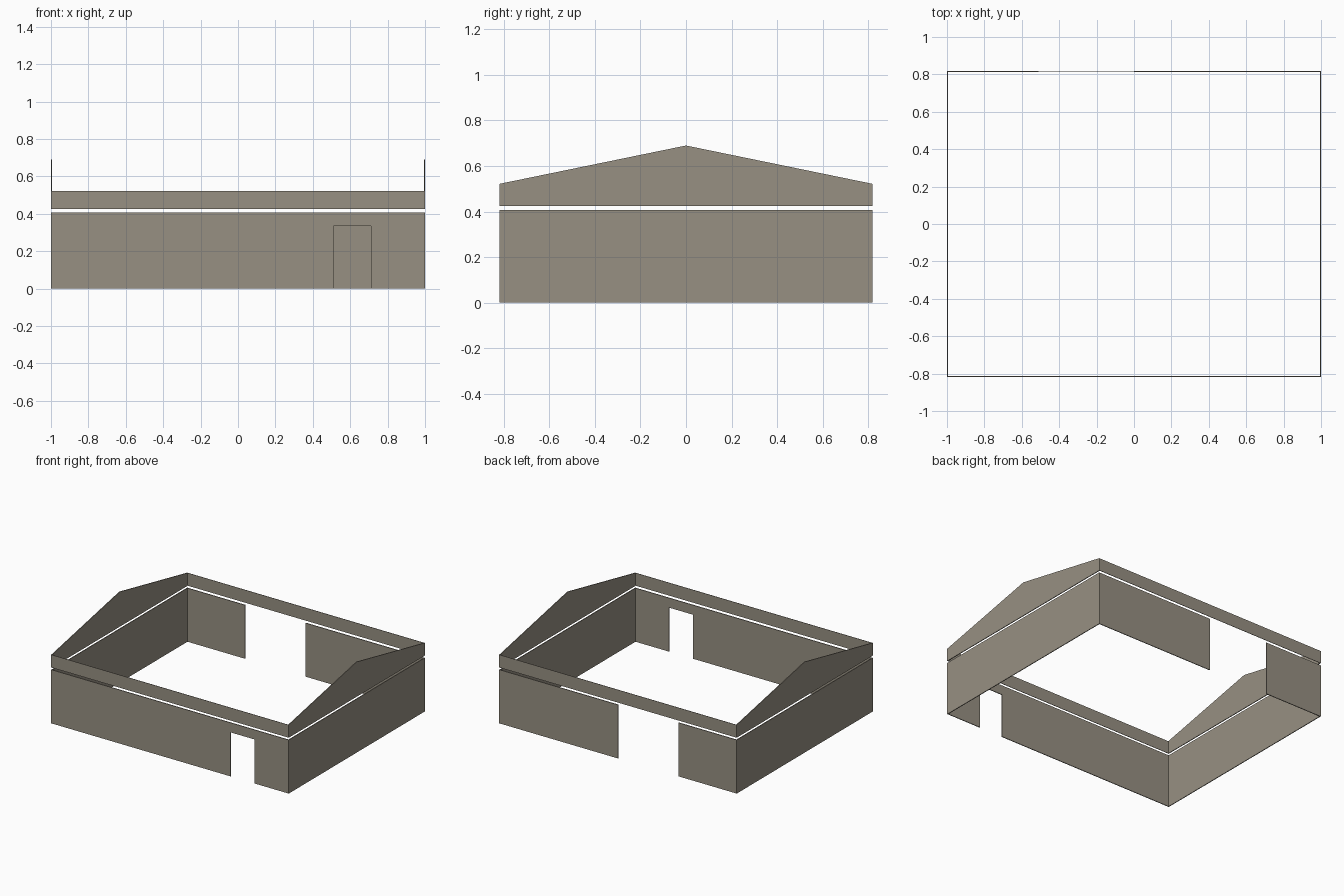
import bpy
import bmesh
from mathutils import Vector

if "Cube" in bpy.data.objects:
    bpy.data.objects.remove(bpy.data.objects["Cube"])

W, D, T = 1.0, 0.818, 0.006          # half width, half depth, panel thickness
LOW_TOP, UP_BOT, EAVE, RIDGE = 0.408, 0.425, 0.522, 0.69

stone = bpy.data.materials.new("warm grey wall")
stone.diffuse_color = (0.31, 0.28, 0.225, 1)
stone.use_nodes = True
stone.node_tree.nodes["Principled BSDF"].inputs["Base Color"].default_value = stone.diffuse_color


def panel(name, outline, axis, start, thick):
    """Extrude an outline (horizontal, z) along x or y into a thin wall."""
    bm = bmesh.new()
    if axis == "y":
        verts = [bm.verts.new((u, start, z)) for u, z in outline]
        step = Vector((0, thick, 0))
    else:
        verts = [bm.verts.new((start, u, z)) for u, z in outline]
        step = Vector((thick, 0, 0))
    face = bm.faces.new(verts)
    out = bmesh.ops.extrude_face_region(bm, geom=[face], use_keep_orig=True)
    moved = [g for g in out["geom"] if isinstance(g, bmesh.types.BMVert)]
    bmesh.ops.translate(bm, verts=moved, vec=step)
    bmesh.ops.recalc_face_normals(bm, faces=bm.faces)
    mesh = bpy.data.meshes.new(name)
    bm.to_mesh(mesh)
    bm.free()
    mesh.materials.append(stone)
    ob = bpy.data.objects.new(name, mesh)
    bpy.context.collection.objects.link(ob)
    return ob


def rect(a, b, z0, z1):
    return [(a, z0), (b, z0), (b, z1), (a, z1)]


X = W - T  # inner face of the side walls

# Front wall: plain half, and half with a door notch
panel("front_wall_left", rect(-X, 0, 0, LOW_TOP), "y", -D, T)
panel("front_wall_door", [(0, 0), (0.51, 0), (0.51, 0.335), (0.71, 0.335),
                          (0.71, 0), (X, 0), (X, LOW_TOP), (0, LOW_TOP)],
      "y", -D, T)

# Back wall: two panels beside a full-height opening
panel("back_wall_left", rect(-X, -0.51, 0, LOW_TOP), "y", D - T, T)
panel("back_wall_right", rect(0, X, 0, LOW_TOP), "y", D - T, T)

# Upper bands under the eaves
panel("front_upper_band", rect(-X, X, UP_BOT, EAVE), "y", -D, T / 2)
panel("back_upper_band", rect(-X, X, UP_BOT, EAVE), "y", D - T / 2, T / 2)

# Side walls and gables
gable = [(-D, UP_BOT), (D, UP_BOT), (D, EAVE), (0, RIDGE), (-D, EAVE)]
for side, x in (("left", -W), ("right", W - T)):
    panel(side + "_side_wall", rect(-D, D, 0, LOW_TOP), "x", x, T)
    panel(side + "_gable", gable, "x", x, T)
